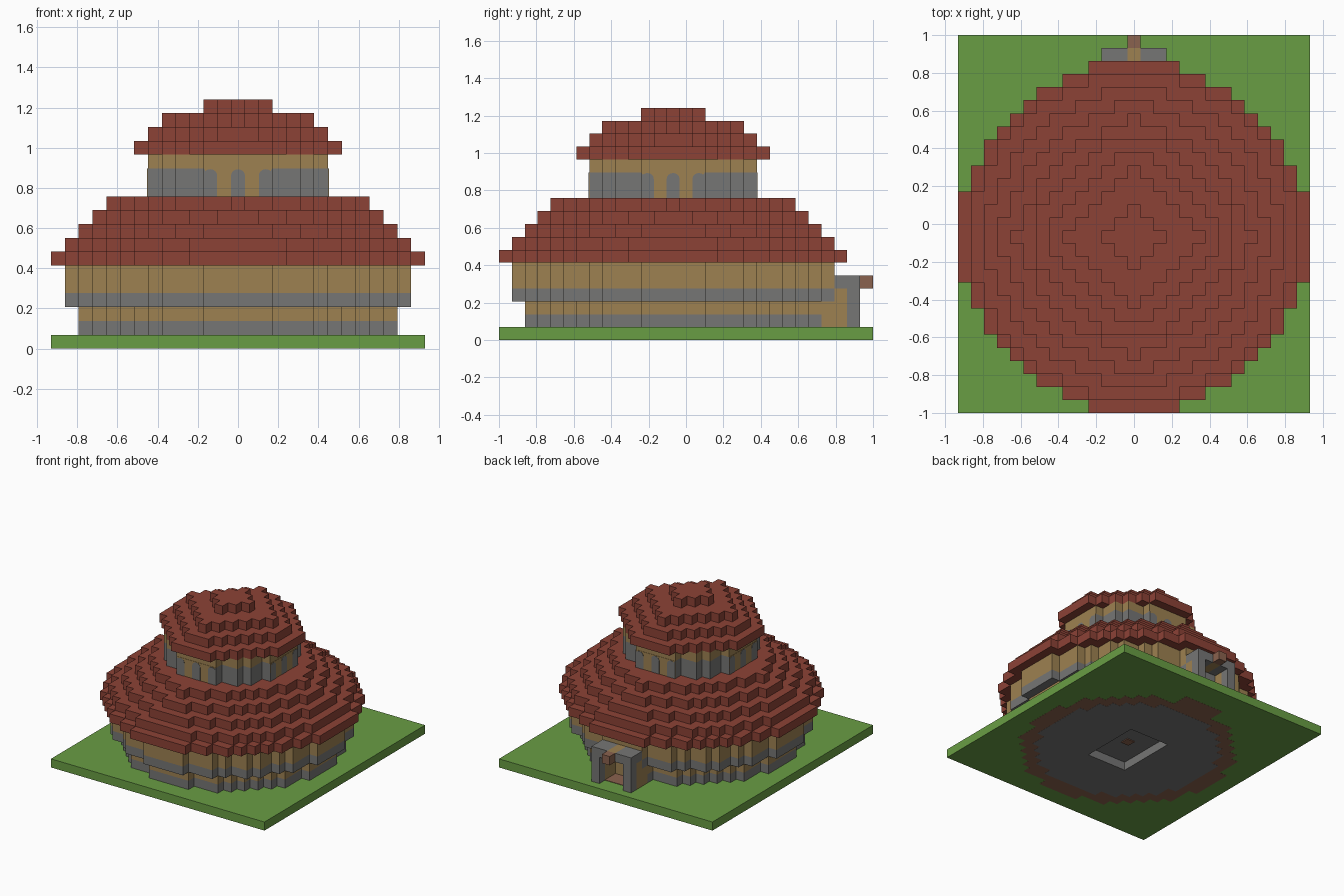
import bpy, bmesh, math
from mathutils import Matrix

U = 2 / 29                 # block size
CY = -U                    # centre line of the round building

if "Cube" in bpy.data.objects:
    bpy.data.objects.remove(bpy.data.objects["Cube"])


def material(name, *rgb):
    col = [((c / 255 + 0.055) / 1.055) ** 2.4 for c in rgb] + [1]
    m = bpy.data.materials.new(name)
    m.use_nodes = True
    m.diffuse_color = col
    m.node_tree.nodes["Principled BSDF"].inputs["Base Color"].default_value = col
    return m


GREEN = material("grass_green", 105, 157, 68)
RED = material("roof_red", 140, 66, 54)
GREY = material("stone_grey", 118, 118, 117)
TAN = material("plaster_tan", 157, 129, 81)
BROWN = material("wood_brown", 138, 98, 78)


def prism(name, points, bottom, top, mat):
    """Extrude a flat outline from bottom to top (all in block units)."""
    bm = bmesh.new()
    face = bm.faces.new([bm.verts.new((x * U, y * U, bottom * U)) for x, y in points])
    out = bmesh.ops.extrude_face_region(bm, geom=[face])
    for v in out["geom"]:
        if isinstance(v, bmesh.types.BMVert):
            v.co.z = top * U
    bmesh.ops.recalc_face_normals(bm, faces=bm.faces)
    mesh = bpy.data.meshes.new(name)
    bm.to_mesh(mesh)
    bm.free()
    mesh.materials.append(mat)
    ob = bpy.data.objects.new(name, mesh)
    bpy.context.collection.objects.link(ob)
    return ob


def box(name, x0, x1, y0, y1, z0, z1, mat):
    return prism(name, [(x0, y0), (x1, y0), (x1, y1), (x0, y1)], z0, z1, mat)


def slab(name, reach, half, bottom, top, mat):
    """Stepped slab; half(d) is the half width in blocks of the row d from the centre."""
    right = []
    for d in range(-reach, reach + 1):
        x = half(abs(d)) + 0.5
        right += [(x, d - 0.5), (x, d + 0.5)]
    points = right + [(-x, y) for x, y in reversed(right)]
    n = len(points)
    clean = [p for i, p in enumerate(points)
             if p != points[i - 1]
             and not (p[0] == points[i - 1][0] == points[(i + 1) % n][0])]
    return prism(name, [(x, y - 1) for x, y in clean], bottom, top, mat)


def disc(name, radius, bottom, top, mat, inset=0):
    """Round slab, optionally eroded by a number of blocks."""
    return slab(name, int(radius) - inset,
                lambda d: math.floor(math.sqrt(radius ** 2 - (d + inset) ** 2)) - inset,
                bottom, top, mat)


def cut_hole(ob, width, depth):
    cutter = box(ob.name + "_cutter", -width / 2, width / 2,
                 -1 - depth / 2, -1 + depth / 2, -1, 2, GREY)
    cutter.hide_render = True
    cutter.hide_viewport = True
    cutter.display_type = 'WIRE'
    mod = ob.modifiers.new("hole", 'BOOLEAN')
    mod.object = cutter
    mod.solver = 'EXACT'


# Ground slab with a round floor and a square shaft
cut_hole(box("ground", -13.5, 13.5, -14.5, 14.5, 0.02, 1, GREEN), 7, 9)
cut_hole(disc("floor_border", 11.3, 0.01, 0.98, BROWN), 7, 9)
cut_hole(disc("floor", 9.5, 0, 0.96, GREY), 5, 7)
box("shaft_ceiling_beam", -0.5, 0.5, -1.5, -0.5, 0.9, 1, BROWN)

# Round walls
disc("lower_wall_base", 11.3, 1, 2, GREY)
disc("lower_wall", 11.3, 2, 3, TAN)
disc("middle_wall_base", 12.2, 3, 4, GREY)
disc("middle_wall", 12.2, 4, 6, TAN)
disc("tower_wall", 6.5, 11, 13, GREY)
disc("tower_wall_top", 6.5, 13, 14, TAN)

# Main roof: overhanging eave, then steps that shrink by one block each
disc("main_roof_eave", 13.37, 6, 7, RED)
for i in range(4):
    disc(f"main_roof_step_{i + 1}", 12.37, 7 + i, 8 + i, RED, inset=i)

# Tower roof: octagon narrowing to a diamond
for i, (reach, diagonal) in enumerate([(7, 9), (6, 7), (5, 5), (2, 2)]):
    slab(f"tower_roof_step_{i + 1}", reach, lambda d: min(reach, diagonal - d),
         14 + i, 15 + i, RED)


# Tower windows: tan panel with arched grey plates on all four sides
def wall_plate(name, points, side, depth, mat):
    ob = prism(name, points, 0, depth, mat)
    turn = Matrix.Rotation(side * math.pi / 2, 4, 'Z')
    stand = Matrix.Rotation(math.pi / 2, 4, 'X')
    ob.matrix_world = (Matrix.Translation((0, CY, 11 * U)) @ turn
                       @ Matrix.Translation((0, -6.5 * U, 0)) @ stand)


for side in range(4):
    wall_plate(f"window_panel_{side}", [(-2.5, 0), (2.5, 0), (2.5, 2), (-2.5, 2)],
               side, 0.03, TAN)
    for c in (-2, 0, 2):
        arc = [(c + 0.5 * math.cos(a * math.pi / 8), 1.5 + 0.45 * math.sin(a * math.pi / 8))
               for a in range(9)]
        if c:   # outer windows are rounded on the inner edge only
            s = 1 if c > 0 else -1
            arc = [(x, 2) if (x - c) * s > 0.4 else (x, y) for x, y in arc]
        wall_plate(f"window_{side}_{c + 2}", [(c - 0.5, 0), (c + 0.5, 0)] + arc,
                   side, 0.06, GREY)

# Entrance porch at the back
for s, label in ((-1, "right"), (1, "left")):
    x0, x1 = sorted((1.5 * s, 2.5 * s))
    box(f"porch_inner_wall_{label}", x0, x1, 10.5, 11.5, 1, 3, TAN)
    box(f"porch_outer_wall_{label}", x0, x1, 11.5, 12.5, 1, 4, TAN)
    box(f"porch_column_{label}", x0, x1, 12.5, 13.5, 1, 5, GREY)
    x0, x1 = sorted((0.5 * s, 1.5 * s))
    box(f"porch_lintel_{label}", x0, x1, 12.5, 13.5, 4, 5, GREY)
    x0, x1 = sorted((0.5 * s, 2.5 * s))
    box(f"porch_roof_{label}", x0, x1, 11.5, 12.5, 4, 5, GREY)
box("porch_ridge", -0.5, 0.5, 11.5, 13.5, 4, 5, TAN)
box("porch_sign_beam", -0.5, 0.5, 13.5, 14.5, 4, 5, BROWN)
box("porch_floor", -1.5, 1.5, 10.5, 12.5, 0.9, 1.05, BROWN)
box("porch_floor_underside", -2.5, 2.5, 10.5, 11.5, 0.01, 0.9, BROWN)
box("door", -1.5, 1.5, 10.5, 10.6, 1, 3, TAN)
